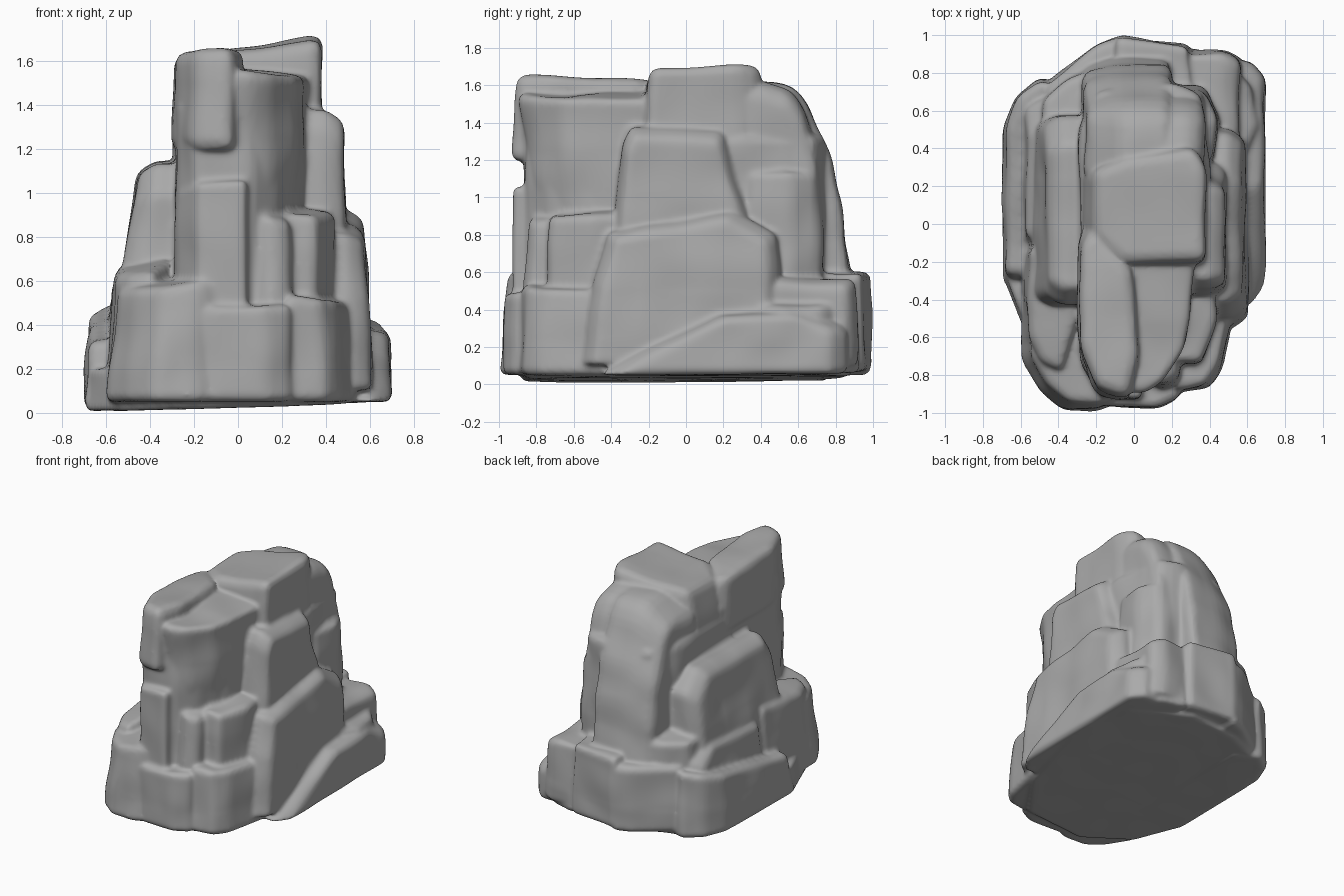
import bpy, bmesh, math
from mathutils import Vector, noise

old = bpy.data.objects.get("Cube")
if old:
    bpy.data.objects.remove(old)

stone = bpy.data.materials.new("grey stone")
stone.use_nodes = True
grey = (0.4, 0.4, 0.4, 1)
stone.diffuse_color = grey
stone.node_tree.nodes["Principled BSDF"].inputs["Base Color"].default_value = grey

rock_mesh = bpy.data.meshes.new("layered_rock")


def add_hull(points, bevel):
    """Convex chunk with chipped edges, added to the shared mesh."""
    bm = bmesh.new()
    for p in points:
        bm.verts.new(p)
    hull = bmesh.ops.convex_hull(bm, input=bm.verts[:])
    spare = set(hull["geom_interior"]) | set(hull["geom_unused"])
    bmesh.ops.delete(bm, geom=[g for g in spare if isinstance(g, bmesh.types.BMVert)], context="VERTS")
    bmesh.ops.dissolve_limit(bm, angle_limit=math.radians(4), verts=bm.verts[:], edges=bm.edges[:])
    bmesh.ops.bevel(bm, geom=bm.edges[:], offset=bevel, segments=2, profile=0.5,
                    affect="EDGES", clamp_overlap=True)
    bmesh.ops.recalc_face_normals(bm, faces=bm.faces[:])
    bm.from_mesh(rock_mesh)
    bm.to_mesh(rock_mesh)
    bm.free()


def column(outline, bottom, top, taper=0.9, tilt=(0, 0), shift=(0, 0), bevel=0.035, slope=(0, 0)):
    """Upright chunk from a plan outline, with a tapered, tilted top and a sloped bottom."""
    centre = sum((Vector(p) for p in outline), Vector((0, 0))) / len(outline)
    points = []
    for p in outline:
        offset = Vector(p) - centre
        points.append((p[0], p[1], bottom + offset.dot(Vector(slope))))
        cap = centre + offset * taper + Vector(shift)
        points.append((cap.x, cap.y, top + offset.dot(Vector(tilt))))
    add_hull(points, bevel)


def side_slab(profile, inner, outer, taper=0.9, lean=0.0, round_depth=0.08, bevel=0.03):
    """Chunk from a side profile; its outer face is rounded off and leans inward with height."""
    side = 1 if outer > 0 else -1
    low = min(p[1] for p in profile)
    middle = sum(p[0] for p in profile) / len(profile)
    points = []
    for y, z in profile:
        inset = lean * (z - low)
        points.append((inner, y, z))
        points.append((outer - side * (inset + round_depth), y, z))
        points.append((outer - side * inset, middle + (y - middle) * taper, low + (z - low) * (1 + taper) / 2))
    add_hull(points, bevel)


# Main body and the peak rising toward one side
column([(-.29, -.2), (-.3, .5), (-.2, .72), (.22, .75), (.37, .7), (.41, .3), (.39, -.25)],
       .1, 1.34, .98, bevel=.05)
column([(-.29, -.1), (-.29, .3), (-.1, .38), (.32, .44), (.39, .32), (.39, -.24), (-.1, -.25)],
       1.2, 1.665, .88, (.13, .03), (.03, 0), .05)

# Rounded back wall and its shoulder
side_slab([(.15, .1), (.15, 1.62), (.45, 1.62), (.57, 1.59), (.65, 1.49), (.78, 1.19), (.85, .85), (.89, .5), (.9, .1)],
          .2, -.29, .8, .02, .2, .05)
side_slab([(.1, .1), (.1, 1.63), (.42, 1.62), (.56, 1.57), (.64, 1.46), (.72, 1.2), (.75, .1)],
          0, .4, .92, .02, .08, .05)

# Overhanging head: ridge and lower shelf
column([(-.3, -.65), (-.2, -.9), (-.02, -.95), (.05, -.7), (0, -.2), (-.22, .04), (-.3, -.05)],
       1.19, 1.635, .9, (.03, -.05), (0, -.01), .05)
column([(-.1, -.8), (.05, -.81), (.14, -.76), (.25, -.6), (.28, -.45), (.31, -.1), (-.1, -.1)],
       .75, 1.545, 1.08, (-.1, .01), (.01, -.06))

# Recessed neck and front pillars
column([(-.29, -.7), (-.2, -.87), (.06, -.87), (.19, -.74), (.28, -.55), (.33, 0), (-.28, 0)],
       .1, 1.42, .98)
column([(-.29, -.72), (-.19, -.92), (.05, -.94), (.08, -.6), (-.28, -.6)], .1, 1.04, .96, (.05, -.1))
column([(.05, -.86), (.15, -.91), (.25, -.86), (.28, -.5), (.06, -.5)], .1, .92, .86, (-.3, .2), (0, .03))
column([(.2, -.76), (.36, -.76), (.45, -.5), (.42, -.1), (.2, -.1)], .1, .92, .92, (-.1, .05))

# Front footing
column([(-.6, -.72), (-.5, -.89), (-.38, -.99), (-.2, -1), (-.08, -.95), (-.08, -.3), (-.6, -.2)],
       .05, .6, .9, (.15, .08), (.03, .02))
column([(-.3, -.92), (-.12, -.97), (.13, -.98), (.25, -.92), (.25, -.5), (-.3, -.5)],
       .05, .49, .97)
column([(.22, -.9), (.4, -.87), (.47, -.77), (.54, -.45), (.54, -.2), (.22, -.3)],
       .05, .52, .93, (-.08, 0), (-.02, 0))
column([(-.6, -.65), (-.53, -.8), (-.4, -.86), (-.3, -.5), (-.4, -.1), (-.6, -.1)],
       .05, .66, .85, (.2, .1), (.03, .03))

# Stepped slabs on the left flank
side_slab([(-.46, .1), (-.39, .95), (-.34, 1.3), (-.3, 1.39), (.2, 1.36), (.34, .9), (.42, .1)],
          .2, .5, .9, .015)
side_slab([(-.56, .1), (-.5, .55), (-.42, .82), (.25, .93), (.49, .8), (.52, .1)],
          .2, .61, .88, .05)
side_slab([(-.46, .05), (-.36, .12), (.18, .38), (.64, .4), (.86, .3), (.86, .06)],
          .3, .7, .84, .04)
side_slab([(.3, .08), (.3, .58), (.55, .58), (.9, .56), (.92, .1)], .2, .58, .85, .05)
column([(.2, .3), (.42, .3), (.46, .56), (.38, .72), (.2, .75)], .1, 1.14, .9)

# Stepped slabs on the right flank
side_slab([(-.44, .1), (-.42, 1), (-.34, 1.14), (.42, 1.14), (.57, 1), (.6, .1)],
          -.2, -.61, .9, .15)
column([(-.7, -.33), (-.7, .5), (-.63, .68), (-.5, .78), (-.3, .7), (-.3, -.37)],
       .02, .44, .92, (.1, .16), (.01, .02))
side_slab([(-.2, .1), (-.12, .62), (.5, .66), (.66, .55), (.68, .1)], -.2, -.61, .85, .08)
column([(-.52, .4), (-.5, .66), (-.36, .78), (-.1, .88), (-.1, .4)], .1, .72, .92, (.1, -.1))

# Back footing
column([(-.5, .4), (-.47, .74), (-.2, .95), (-.06, 1), (-.02, .4)], .05, .54, .95)
column([(-.12, .5), (-.1, 1), (.3, .95), (.34, .5)], .07, .6, .96)
column([(.3, .4), (.29, .94), (.48, .89), (.65, .74), (.69, .5), (.6, .3)], .06, .46, .86, (-.3, 0))

# Gently sloping underside
column([(-.69, -.3), (-.55, -.65), (-.25, -.88), (.25, -.85), (.5, -.5), (.66, .1),
        (.6, .65), (.2, .88), (-.2, .85), (-.5, .72), (-.69, .4)],
       .03, .2, .97, slope=(.03, .01), bevel=.02)

# Fuse the chunks into one weathered surface
rock = bpy.data.objects.new("layered_rock", rock_mesh)
bpy.context.collection.objects.link(rock)
fuse = rock.modifiers.new("fuse", "REMESH")
fuse.mode = "VOXEL"
fuse.voxel_size = 0.014
soften = rock.modifiers.new("soften", "SMOOTH")
soften.factor = 0.5
soften.iterations = 5
bpy.context.view_layer.update()
fused = bpy.data.meshes.new_from_object(rock.evaluated_get(bpy.context.evaluated_depsgraph_get()))
rock.modifiers.clear()
rock.data = fused

# Broad uneven chipping that fades out near the ground
for v, n in [(v, v.normal.copy()) for v in fused.vertices]:
    v.co += n * noise.noise(v.co * 4) * 0.016 * min(1, v.co.z * 5)

fused.materials.clear()
fused.materials.append(stone)
for face in fused.polygons:
    face.material_index = 0
    face.use_smooth = True
